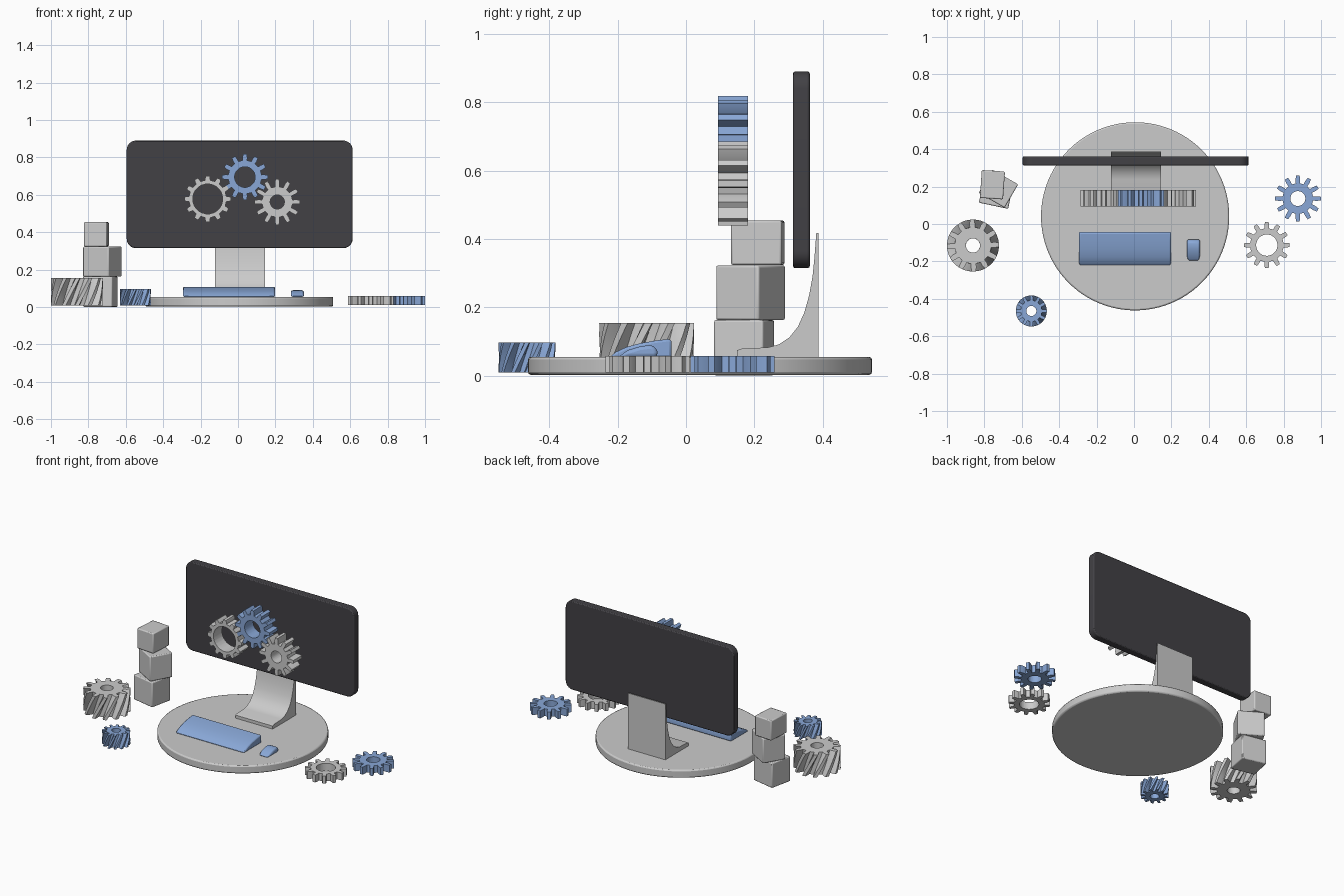
import bpy, bmesh, math
from mathutils import Matrix, Vector

if "Cube" in bpy.data.objects:
    bpy.data.objects.remove(bpy.data.objects["Cube"])


def material(name, rgb):
    m = bpy.data.materials.new(name)
    m.diffuse_color = (*rgb, 1)
    m.use_nodes = True
    m.node_tree.nodes["Principled BSDF"].inputs["Base Color"].default_value = m.diffuse_color
    return m


GREY = material("light_grey", (0.60, 0.60, 0.60))
BLUE = material("soft_blue", (0.25, 0.39, 0.68))
DARK = material("charcoal", (0.055, 0.053, 0.06))


def finish(bm, name, mat, bevel=0, segs=2, smooth=None):
    bmesh.ops.recalc_face_normals(bm, faces=bm.faces)
    me = bpy.data.meshes.new(name)
    bm.to_mesh(me)
    bm.free()
    me.materials.append(mat)
    ob = bpy.data.objects.new(name, me)
    bpy.context.collection.objects.link(ob)
    if bevel:
        mod = ob.modifiers.new("edge", 'BEVEL')
        mod.width, mod.segments = bevel, segs
        mod.limit_method, mod.angle_limit = 'ANGLE', math.radians(35)
    if smooth:
        bpy.ops.object.select_all(action='DESELECT')
        bpy.context.view_layer.objects.active = ob
        ob.select_set(True)
        bpy.ops.object.shade_smooth_by_angle(angle=math.radians(smooth))
    return ob


def extrude(points, vec, name, mat, **kw):
    """Solid from a flat outline pushed along vec."""
    bm = bmesh.new()
    f = bm.faces.new([bm.verts.new(p) for p in points])
    r = bmesh.ops.extrude_face_region(bm, geom=[f])
    vs = [v for v in r['geom'] if isinstance(v, bmesh.types.BMVert)]
    bmesh.ops.translate(bm, verts=vs, vec=Vector(vec))
    return finish(bm, name, mat, **kw)


def box(name, mat, centre, size, rot=0, **kw):
    bm = bmesh.new()
    m = (Matrix.Translation(centre) @ Matrix.Rotation(math.radians(rot), 4, 'Z')
         @ Matrix.Diagonal((*size, 1)))
    bmesh.ops.create_cube(bm, size=1, matrix=m)
    return finish(bm, name, mat, **kw)


def gear(name, mat, centre, hole, root, tip, width, twist=0, upright=False, teeth=12):
    """Toothed ring; twist (degrees) makes it helical."""
    bm = bmesh.new()
    pitch = math.tau / teeth
    mid = (root + tip) / 2
    outline = [(-0.26, root), (-0.23, mid), (-0.15, tip),
               (0.15, tip), (0.23, mid), (0.26, root)]
    rings = []
    steps = 4 if twist else 1
    for k in range(steps + 1):
        a0 = math.radians(90 + twist * k / steps)
        z = width * (k / steps - 0.5)
        outer, inner = [], []
        for i in range(teeth):
            for u, r in outline:
                a = a0 + (i + u) * pitch
                outer.append(bm.verts.new((r * math.cos(a), r * math.sin(a), z)))
                inner.append(bm.verts.new((hole * math.cos(a), hole * math.sin(a), z)))
        rings.append((outer, inner))
    n = teeth * 6
    for i in range(n):
        j = (i + 1) % n
        for (o0, i0), (o1, i1) in zip(rings, rings[1:]):
            bm.faces.new((o0[i], o0[j], o1[j], o1[i]))
            bm.faces.new((i0[j], i0[i], i1[i], i1[j]))
        for o, q in (rings[0], rings[-1]):
            bm.faces.new((o[i], o[j], q[j], q[i]))
    m = Matrix.Translation(centre)
    if upright:
        m = m @ Matrix.Rotation(math.pi / 2, 4, 'X')
    bm.transform(m)
    return finish(bm, name, mat, smooth=25)


# round base plate
bm = bmesh.new()
bmesh.ops.create_cone(bm, cap_ends=True, segments=96, radius1=0.503, radius2=0.503,
                      depth=0.052, matrix=Matrix.Translation((0.006, 0.041, 0.029)))
finish(bm, "base_plate", GREY, bevel=0.008, smooth=30)

# screen slab with rounded corners
pts = []
for cx, cz, a0 in ((0.563, 0.84, 0), (-0.545, 0.84, 90), (-0.545, 0.365, 180), (0.563, 0.365, 270)):
    for k in range(9):
        a = math.radians(a0 + k * 90 / 8)
        pts.append((cx + 0.05 * math.cos(a), 0.313, cz + 0.05 * math.sin(a)))
extrude(pts, (0, 0.049, 0), "screen", DARK, bevel=0.006, smooth=30)

# curved stand
prof = [(0.388, 0.05), (0.388, 0.417), (0.381, 0.417), (0.376, 0.35), (0.37, 0.29),
        (0.36, 0.235), (0.346, 0.185), (0.327, 0.143), (0.302, 0.112), (0.272, 0.092),
        (0.24, 0.083), (0.165, 0.08), (0.149, 0.075), (0.149, 0.05)]
extrude([(-0.123, y, z) for y, z in prof], (0.267, 0, 0), "stand", GREY, smooth=30)

# keyboard wedge with a gently arched top
prof = [(-0.042, 0.054), (-0.042, 0.1), (-0.047, 0.108), (-0.09, 0.103), (-0.135, 0.095),
        (-0.175, 0.084), (-0.205, 0.07), (-0.224, 0.054)]
extrude([(-0.294, y, z) for y, z in prof], (0.492, 0, 0), "keyboard", BLUE,
        bevel=0.007, smooth=35)

# mouse
prof = [(-0.085, 0.054), (-0.083, 0.07), (-0.09, 0.085), (-0.105, 0.09), (-0.135, 0.086),
        (-0.17, 0.075), (-0.2, 0.054)]
extrude([(0.283, y, z) for y, z in prof], (0.07, 0, 0), "mouse", BLUE,
        bevel=0.012, segs=3, smooth=40)

# three gears floating in front of the screen
gear("screen_gear_left", GREY, (-0.162, 0.137, 0.578), 0.080, 0.101, 0.124, 0.088, upright=True)
gear("screen_gear_middle", BLUE, (0.037, 0.137, 0.695), 0.055, 0.090, 0.123, 0.088, upright=True)
gear("screen_gear_right", GREY, (0.210, 0.137, 0.562), 0.038, 0.082, 0.123, 0.088, upright=True)

# flat gears on the right
gear("flat_gear_blue", BLUE, (0.876, 0.136, 0.034), 0.040, 0.082, 0.123, 0.048)
gear("flat_gear_grey", GREY, (0.710, -0.113, 0.034), 0.057, 0.090, 0.123, 0.048)

# helical gears on the left
gear("helical_gear_large", GREY, (-0.861, -0.115, 0.082), 0.038, 0.098, 0.139, 0.146, twist=32)
gear("helical_gear_small", BLUE, (-0.549, -0.465, 0.053), 0.027, 0.057, 0.083, 0.088, twist=30)

# stack of turned blocks
for name, c, s, r in (
        ("block_bottom", (-0.736, 0.17, 0.082), (0.16, 0.148, 0.162), -12),
        ("block_middle", (-0.725, 0.189, 0.243), (0.160, 0.145, 0.160), -30),
        ("block_top", (-0.757, 0.21, 0.389), (0.124, 0.149, 0.130), -4)):
    box(name, GREY, c, s, r, bevel=0.006, smooth=30)
